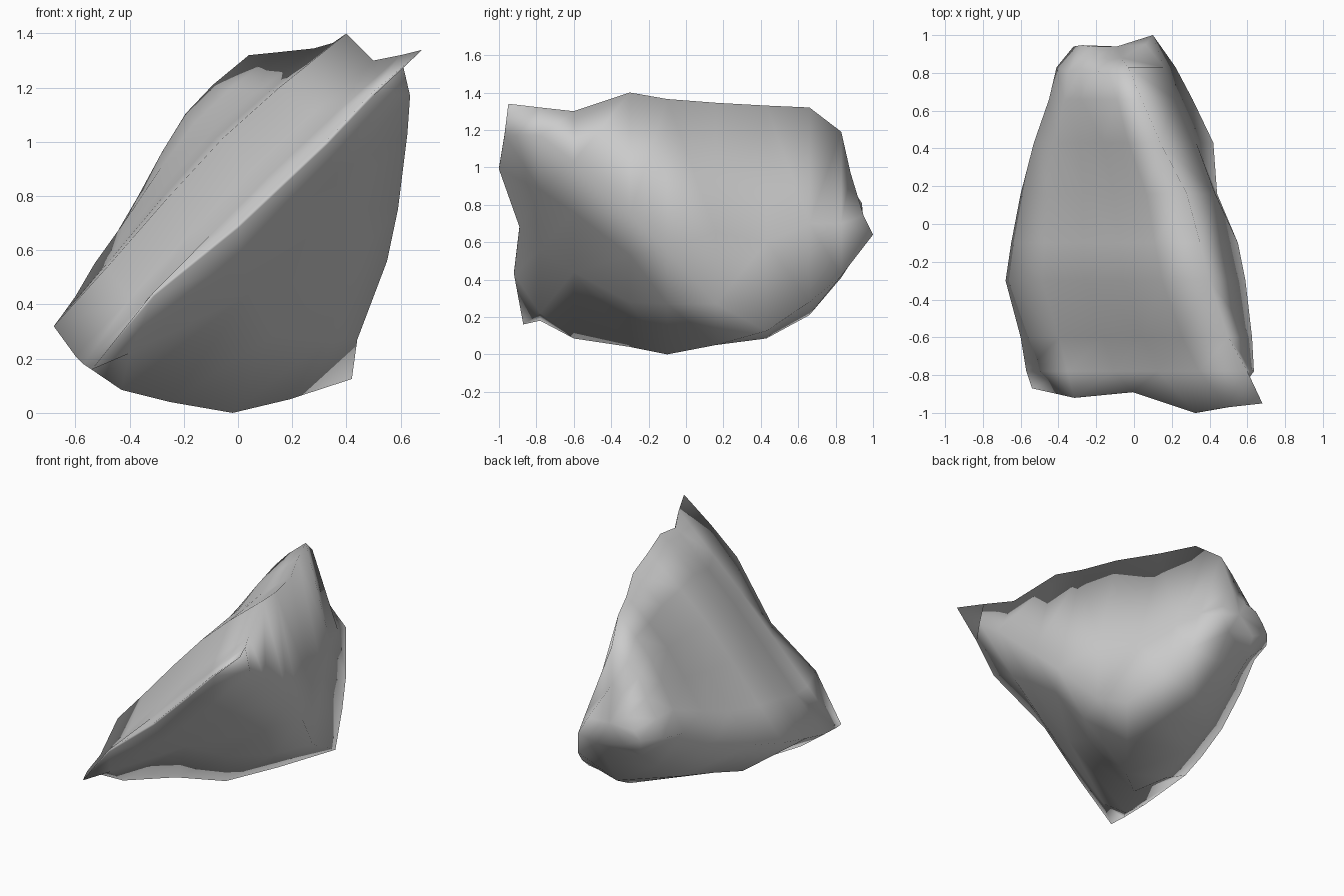
import bpy, bmesh, random
from mathutils import Vector

if "Cube" in bpy.data.objects:
    bpy.data.objects.remove(bpy.data.objects["Cube"])

random.seed(4)

# Cross-sections from front to back:
# y, bulge of the upper slope, then (x, z): left edge, four points along the underside, crest
SECTIONS = [
    (-0.93, 0.00, (-.54, .16), (-.31, .43), (0, .68), (.33, .99), (.50, 1.17), (.68, 1.34)),
    (-0.78, 0.02, (-.57, .18), (-.40, .22), (.02, .56), (.36, .88), (.635, 1.17), (.60, 1.32)),
    (-0.60, 0.03, (-.60, .21), (-.43, .085), (.04, .44), (.37, .76), (.625, 1.03), (.50, 1.30)),
    (-0.30, 0.05, (-.68, .32), (-.25, .04), (.12, .28), (.40, .53), (.59, .75), (.40, 1.40)),
    (-0.10, 0.06, (-.65, .36), (-.35, .09), (-.02, 0), (.33, .27), (.55, .56), (.35, 1.365)),
    (0.16, 0.06, (-.60, .43), (-.32, .17), (.19, .05), (.44, .27), (.43, .65), (.28, 1.345)),
    (0.43, 0.06, (-.53, .55), (-.28, .24), (.12, .085), (.42, .125), (.33, .60), (.14, 1.33)),
    (0.66, 0.06, (-.45, .66), (-.25, .39), (.05, .21), (.31, .28), (.22, .70), (.04, 1.32)),
    (0.83, 0.05, (-.41, .68), (-.25, .52), (0, .41), (.22, .42), (.16, .70), (-.03, 1.19)),
    (0.92, 0.02, (-.32, .68), (-.20, .62), (0, .58), (.10, .64), (.06, .74), (-.07, .97)),
]
RIM_Y = [.06, .01, .04, -.07, -.04, -.02]      # wavy front edge
BACK_Y = [.02, .02, .02, .08, .03, -.04]       # uneven back end
UPPER = [(.79, .7), (.61, 1.0), (.41, .75), (.19, .3)]  # fraction left edge->crest, bulge weight


def build_ring(bm, index):
    y, bulge, *pts = SECTIONS[index]
    dy = RIM_Y if index == 0 else BACK_Y if index == len(SECTIONS) - 1 else [0] * 6
    ring = [Vector((x, y + d, z)) for (x, z), d in zip(pts, dy)]
    if index == 0:
        # upper points lie just above the lower ones: a thin front edge
        upper = [p + Vector((-.008, 0, .008)) for p in reversed(ring[1:5])]
    else:
        left, crest = ring[0], ring[5]
        push = Vector((-.7, 0, .7)) * bulge
        upper = [left.lerp(crest, t) + push * w for t, w in UPPER]
    ring += upper
    if index >= len(SECTIONS) - 2:             # crumpled rear
        for p in ring[6:]:
            p.y += random.uniform(-.03, .03)
    return [bm.verts.new(p) for p in ring]


# Wedge-shaped rock: loft through the sections
bm = bmesh.new()
rings = [build_ring(bm, i) for i in range(len(SECTIONS))]
n = len(rings[0])
for a, b in zip(rings, rings[1:]):
    for i in range(n):
        j = (i + 1) % n
        bm.faces.new((a[i], a[j], b[j], b[i]))

# Front edge closed by strips, back end by a fan
front = rings[0]
bm.faces.new((front[0], front[1], front[9]))
for i in range(1, 4):
    bm.faces.new((front[i], front[i + 1], front[9 - i], front[10 - i]))
bm.faces.new((front[4], front[5], front[6]))
tip = bm.verts.new((-.09, .94, .74))
for i in range(n):
    bm.faces.new((rings[-1][i], rings[-1][(i + 1) % n], tip))

bmesh.ops.triangulate(bm, faces=bm.faces[:])
bmesh.ops.recalc_face_normals(bm, faces=bm.faces[:])
mesh = bpy.data.meshes.new("rock")
bm.to_mesh(mesh)
bm.free()
rock = bpy.data.objects.new("rock", mesh)
bpy.context.collection.objects.link(rock)
for poly in mesh.polygons:
    poly.use_smooth = True
